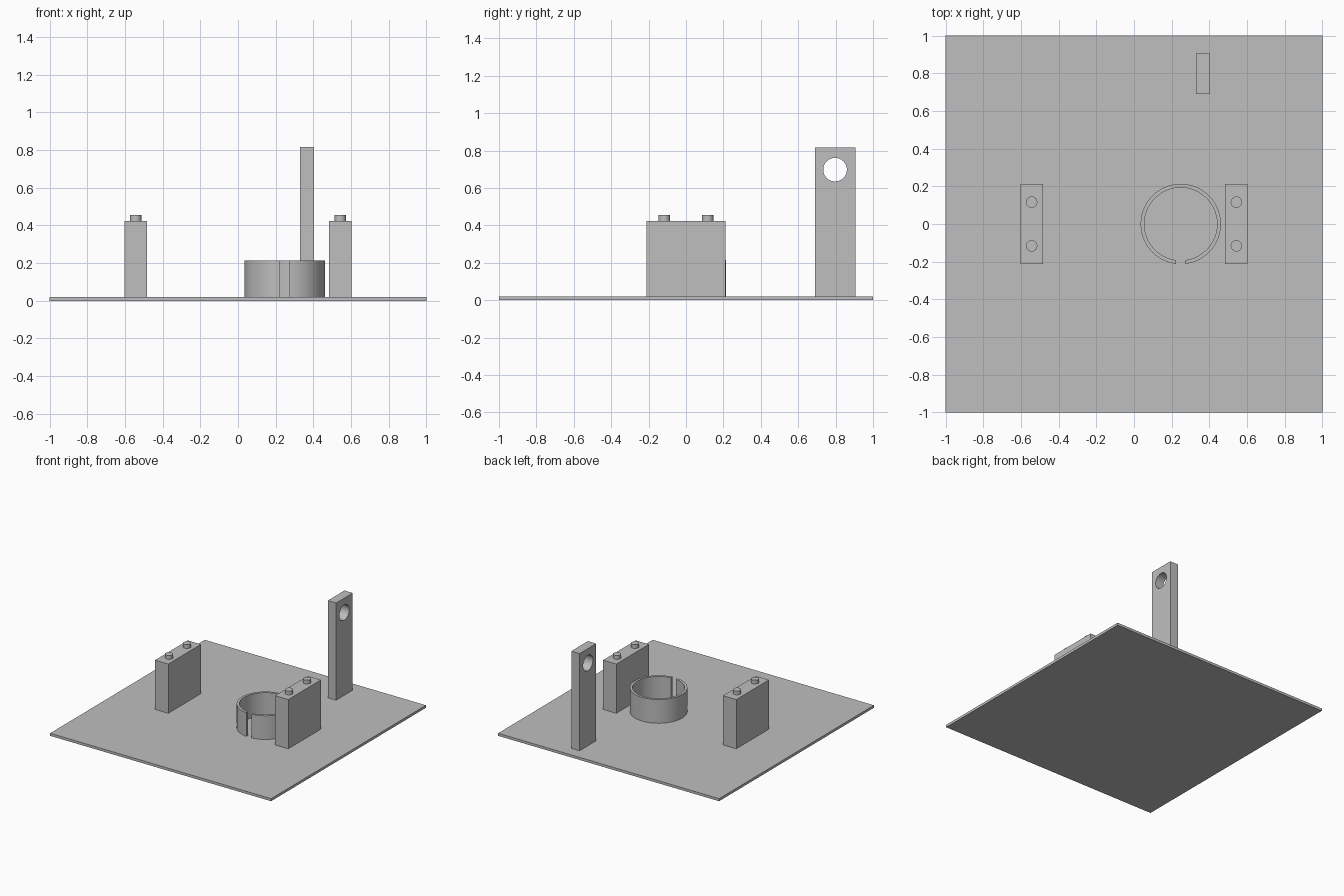
import bpy
import bmesh
from math import asin, cos, sin, pi

default = bpy.data.objects.get("Cube")
if default:
    bpy.data.objects.remove(default, do_unlink=True)

grey = bpy.data.materials.new("plain grey")
grey.use_nodes = True
colour = (0.52, 0.52, 0.52, 1)
grey.diffuse_color = colour
grey.node_tree.nodes["Principled BSDF"].inputs["Base Color"].default_value = colour

BASE_TOP = 0.021


def finish(obj, name):
    obj.name = name
    obj.data.materials.clear()
    obj.data.materials.append(grey)
    bpy.ops.object.select_all(action="DESELECT")
    obj.select_set(True)
    bpy.context.view_layer.objects.active = obj
    bpy.ops.object.shade_smooth_by_angle(angle=pi / 6)
    return obj


def box(name, x, y, z):
    """Box from (min, max) pairs on each axis."""
    bpy.ops.mesh.primitive_cube_add(size=1)
    obj = bpy.context.object
    for v in obj.data.vertices:
        v.co = [lo + (c + 0.5) * (hi - lo) for c, (lo, hi) in zip(v.co, (x, y, z))]
    return finish(obj, name)


def cylinder(name, radius, depth, centre, rotation=(0, 0, 0)):
    bpy.ops.mesh.primitive_cylinder_add(vertices=48, radius=radius, depth=depth,
                                        location=centre, rotation=rotation)
    return finish(bpy.context.object, name)


# Base plate
box("base_plate", (-1, 1), (-1, 1), (0, BASE_TOP))

# Two support blocks, each with a pair of locating pegs
BLOCK_TOP, PEG_TOP = 0.424, 0.455
for side, sign in (("left", 1), ("right", -1)):
    x = sign * 0.543
    box(side + "_block", (x - 0.06, x + 0.06), (-0.211, 0.211), (BASE_TOP, BLOCK_TOP))
    for end, y in (("front", -0.116), ("back", 0.116)):
        cylinder(f"{side}_{end}_peg", 0.03, PEG_TOP - BLOCK_TOP,
                 (x, y, (PEG_TOP + BLOCK_TOP) / 2))


# Split ring: C-shaped outline, slot facing the front, extruded upward
def arc(radius, half_slot=0.024, steps=72):
    gap = asin(half_slot / radius)
    for i in range(steps + 1):
        a = -pi / 2 + gap + (2 * pi - 2 * gap) * i / steps
        yield radius * cos(a), radius * sin(a)


bm = bmesh.new()
outer = [bm.verts.new((x, y, 0)) for x, y in arc(0.213)]
inner = [bm.verts.new((x, y, 0)) for x, y in arc(0.193)]
for i in range(len(outer) - 1):
    bm.faces.new((outer[i], outer[i + 1], inner[i + 1], inner[i]))
result = bmesh.ops.extrude_face_region(bm, geom=bm.faces[:])
for item in result["geom"]:
    if isinstance(item, bmesh.types.BMVert):
        item.co.z += 0.215 - BASE_TOP
bmesh.ops.recalc_face_normals(bm, faces=bm.faces[:])
mesh = bpy.data.meshes.new("split_ring")
bm.to_mesh(mesh)
bm.free()
ring = bpy.data.objects.new("split_ring", mesh)
ring.location = (0.248, 0, BASE_TOP)
bpy.context.collection.objects.link(ring)
finish(ring, "split_ring")

# Tall post with a round hole through it from side to side
post = box("tall_post", (0.329, 0.404), (0.691, 0.906), (BASE_TOP, 0.816))
cutter = cylinder("hole_cutter", 0.063, 0.3, (0.366, 0.797, 0.698), (0, pi / 2, 0))
cutter.hide_render = True
cut = post.modifiers.new("hole", "BOOLEAN")
cut.operation = "DIFFERENCE"
cut.solver = "EXACT"
cut.object = cutter
bpy.context.view_layer.objects.active = post
bpy.ops.object.modifier_apply(modifier=cut.name)
bpy.data.objects.remove(cutter, do_unlink=True)
finish(post, "tall_post")
